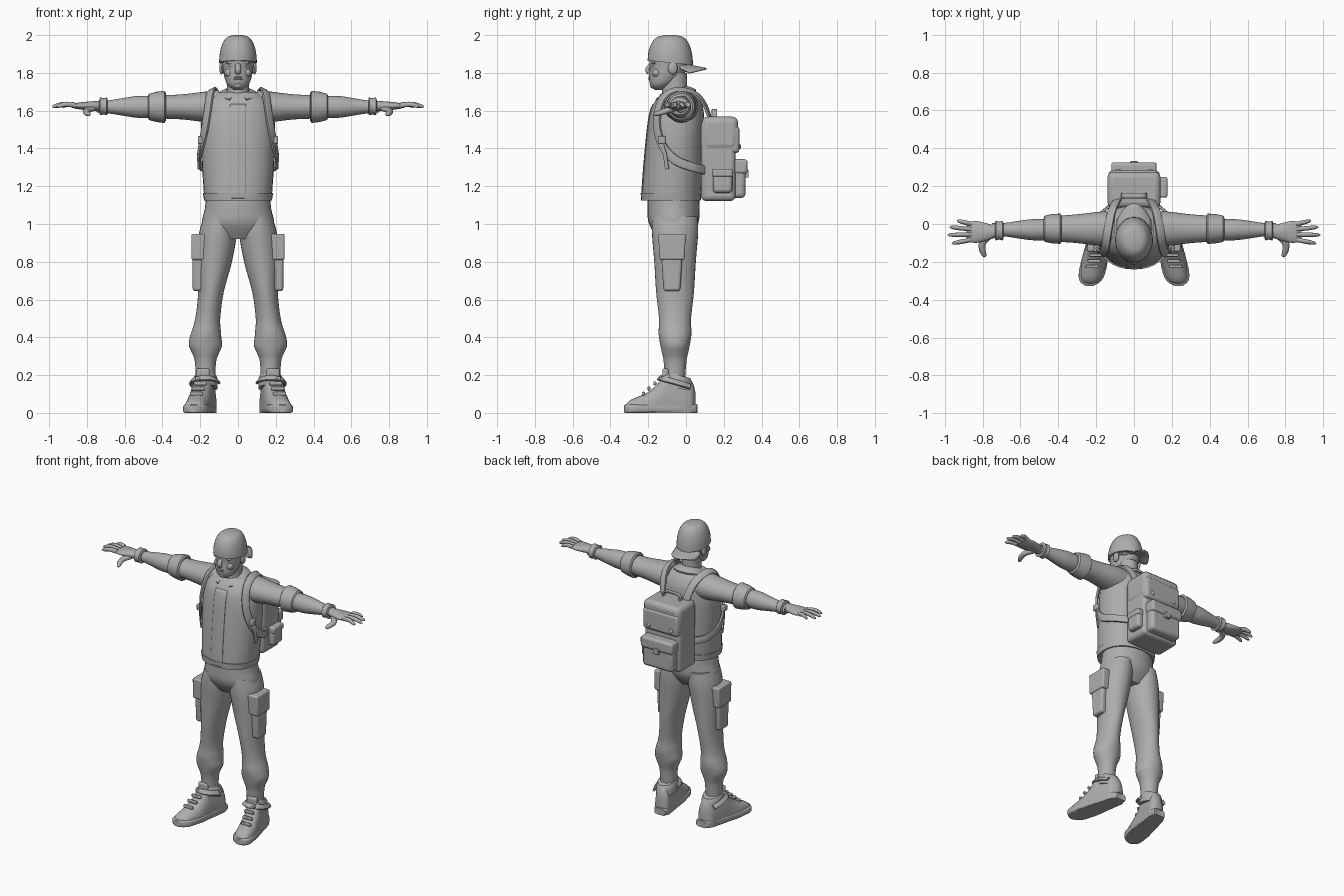
import bpy, bmesh, math
from mathutils import Vector

cube = bpy.data.objects.get("Cube")
if cube:
    bpy.data.objects.remove(cube)

GREY = (0.42, 0.42, 0.42, 1)
material = bpy.data.materials.new("plain grey")
material.use_nodes = True
material.diffuse_color = GREY
shader = next(node for node in material.node_tree.nodes if node.type == 'BSDF_PRINCIPLED')
shader.inputs["Base Color"].default_value = GREY


def finish(name, bm, mirror=False, bevel=0):
    """Turn a bmesh into a smooth-shaded object, optionally rounded and mirrored."""
    bmesh.ops.recalc_face_normals(bm, faces=bm.faces)
    mesh = bpy.data.meshes.new(name)
    bm.to_mesh(mesh)
    bm.free()
    mesh.materials.append(material)
    ob = bpy.data.objects.new(name, mesh)
    bpy.context.collection.objects.link(ob)
    bpy.ops.object.select_all(action='DESELECT')
    ob.select_set(True)
    bpy.context.view_layer.objects.active = ob
    bpy.ops.object.shade_smooth_by_angle(angle=math.radians(40))
    if bevel:
        rounding = ob.modifiers.new("rounding", 'BEVEL')
        rounding.width, rounding.segments = bevel, 3
    if mirror:
        ob.modifiers.new("mirror", 'MIRROR')
    return ob


def spline(rows, steps):
    """Catmull-Rom interpolation through rows of numbers."""
    rows = [Vector(row) for row in rows]
    padded = [rows[0]] + rows + [rows[-1]]
    result = []
    for a, b, c, d in zip(padded, padded[1:], padded[2:], padded[3:]):
        for step in range(steps):
            t = step / steps
            result.append(b + t / 2 * (c - a + t * (2 * a - 5 * b + 4 * c - d + t * (3 * (b - c) + d - a))))
    return result + [rows[-1]]


def rounded_ring(count, power):
    """Unit superellipse: a power above two squares the ring off."""
    for i in range(count):
        angle = math.tau * i / count
        yield [math.copysign(abs(f) ** (2 / power), f) for f in (math.cos(angle), math.sin(angle))]


def skin(name, rings, mirror):
    bm = bmesh.new()
    loops = [[bm.verts.new(point) for point in ring] for ring in rings]
    for low, high in zip(loops, loops[1:]):
        for i in range(len(low)):
            bm.faces.new((low[i - 1], low[i], high[i], high[i - 1]))
    bm.faces.new(loops[0])
    bm.faces.new(loops[-1])
    return finish(name, bm, mirror)


def loft(name, axis, middle, rows, mirror=False, power=2, shape=None, steps=4):
    """Rows are (position on axis, radius, radius) around a middle; shape bends the result."""
    rings = []
    for along, wide, deep in spline(rows, steps):
        ring = []
        for c, s in rounded_ring(32, power):
            point = [middle[0] + wide * c, middle[1] + deep * s]
            point.insert('XYZ'.index(axis), along)
            ring.append(shape(*point) if shape else point)
        rings.append(ring)
    return skin(name, rings, mirror)


def sweep(name, path, size, centre, mirror=False, power=4, pointed=False):
    """Sweep a flat section along a path, its thin side facing away from the centre."""
    points = spline(path, 5)
    rings = []
    for i, point in enumerate(points):
        tangent = (points[min(i + 1, len(points) - 1)] - points[max(i - 1, 0)]).normalized()
        out = point - Vector((centre[0], centre[1], min(point.z, centre[2])))
        out = (out - tangent * out.dot(tangent)).normalized()
        side = tangent.cross(out)
        scale = max(math.sqrt(1 - (i / (len(points) - 1)) ** 4), 0.1) if pointed else 1
        rings.append([point + (side * size[0] * c + out * size[1] * s) * scale
                      for c, s in rounded_ring(12, power)])
    return skin(name, rings, mirror)


def box(name, x, y, z, bevel=0.01, mirror=False, taper=1):
    """Rounded box from (min, max) ranges; taper narrows the depth of the base."""
    bm = bmesh.new()
    bmesh.ops.create_cube(bm, size=1)
    for v in bm.verts:
        if v.co.z < 0:
            v.co.y *= taper
        v.co = [sum(span) / 2 + c * (span[1] - span[0]) for span, c in zip((x, y, z), v.co)]
    return finish(name, bm, mirror, bevel)


def ball(name, place, size, mirror=False):
    bm = bmesh.new()
    bmesh.ops.create_uvsphere(bm, u_segments=16, v_segments=10, radius=1)
    for v in bm.verts:
        v.co = v.co * Vector(size) + Vector(place)
    return finish(name, bm, mirror)


def patch(name, across, along, thickness, shape):
    """Thin plate shaped by a rule on (-1..1, -1..1)."""
    bm = bmesh.new()
    bmesh.ops.create_grid(bm, x_segments=across, y_segments=along, size=1)
    for v in bm.verts:
        v.co = shape(v.co.x, v.co.y)
    ob = finish(name, bm)
    return ob, thickness


def thicken(ob, thickness):
    ob.modifiers.new("thickness", 'SOLIDIFY').thickness = thickness


# Head and face: the jaw drifts forward towards the chin
def jaw(x, y, z):
    return x, y - max(0, 1.82 - z) / 2, z


loft("head", 'Z', (0, -.09), [(1.71, .02, .02), (1.73, .05, .05), (1.76, .067, .075),
                              (1.82, .08, .1), (1.9, .087, .106)], shape=jaw)
loft("neck", 'Z', (0, -.06), [(1.64, .08, .07), (1.7, .06, .066), (1.8, .06, .066)])
sweep("nose", [(0, -.194, 1.8), (0, -.204, 1.815), (0, -.19, 1.84), (0, -.17, 1.86)], (.016, .012),
      (0, 0, 2), power=2, pointed=True)
ball("brow", (.035, -.17, 1.853), (.03, .014, .008), True)
ball("eye", (.033, -.174, 1.838), (.015, .009, .008), True)
ball("cheek", (.045, -.155, 1.8), (.026, .025, .024), True)
for lip, height in (("upper_lip", 1.776), ("lower_lip", 1.766)):
    ball(lip, (0, -.188, height), (.024, .011, .006))
ball("chin", (0, -.17, 1.735), (.027, .022, .018))
ball("ear", (.087, -.07, 1.825), (.012, .025, .033), True)

# Cap worn backwards: a dome whose lower edge dips at the back
dome = [(1.865 + .135 * math.sin(i / 4), math.cos(i / 4) ** .6) for i in range(7)]
loft("cap", 'Z', (0, -.083), [(z, r * .1, r * .12) for z, r in dome],
     shape=lambda x, y, z: (x, y, z - (y + .2) * max(0, min(.1, 1.98 - z))))
brim, brim_thickness = patch("cap_brim", 14, 6, .008, lambda u, v: (
    .093 * u, .04 + .07 * v - .045 * u * u * (v + 1), 1.84 - .014 * v - .025 * u * u))
thicken(brim, brim_thickness)


# Vest with hem, collar and front placket: the chest leans back as it rises
def lean(x, y, z):
    return x, y + .07 * (z - 1.13), z


vest = loft("vest", 'Z', (0, -.08), [(1.13, .178, .155), (1.3, .19, .155), (1.5, .197, .15), (1.6, .185, .14),
                                     (1.65, .165, .12), (1.69, .12, .09), (1.7, .08, .07)],
            power=2.25, shape=lean, steps=6)
loft("vest_hem", 'Z', (0, -.08), [(1.125, .18, .158), (1.165, .186, .16)], power=2.25)
turns = [math.radians(20 * i - 70) for i in range(17)]
sweep("collar", [(.083 * math.cos(a), -.058 + .083 * math.sin(a), 1.69 + .024 * math.sin(a)) for a in turns],
      (.03, .01), (0, -.058, 1.5))
placket, placket_thickness = patch("placket", 8, 24, .006, lambda u, v: (.043 * u, -.4, 1.385 + v / 4))
wrap = placket.modifiers.new("wrap", 'SHRINKWRAP')
wrap.target, wrap.wrap_method, wrap.offset = vest, 'PROJECT', .004
wrap.use_project_y = True
thicken(placket, placket_thickness)

# Arms
arm = (-.025, 1.62)
wrist = (-.035, 1.623)
loft("sleeve", 'X', arm, [(.1, .09, .09), (.18, .09, .08), (.3, .076, .066), (.41, .068, .062)], True)
loft("rolled_cuff", 'X', arm, [(.385, .06, .06), (.39, .08, .085), (.47, .07, .07), (.475, .05, .05)], True, steps=2)
loft("forearm", 'X', (-.03, 1.62), [(.44, .056, .057), (.53, .056, .058), (.6, .048, .048),
                                    (.68, .036, .035), (.75, .034, .028)], True)
loft("wristband", 'X', wrist, [(.69, .04, .04), (.695, .052, .047), (.712, .047, .043),
                               (.73, .052, .047), (.735, .04, .03)], True, steps=2)

# Hands, palms down
loft("palm", 'X', (-.042, 1.625), [(.73, .03, .027), (.78, .046, .024), (.84, .058, .018), (.885, .045, .008)], True)
for i, (finger, reach, spread) in enumerate((("little", .935, .018), ("ring", .975, -.016),
                                             ("middle", .985, -.058), ("index", .963, -.103))):
    root = -.028 * i
    sweep(finger + "_finger", [(.86, root, 1.628), (.43 + reach / 2, (root + spread) / 2, 1.634),
                               (reach, spread, 1.62)], (.014, .012), arm + (1,), True, 2, True)
sweep("thumb", [(.765, -.06, 1.613), (.8, -.1, 1.6), (.8, -.14, 1.588), (.786, -.175, 1.578)],
      (.019, .016), (.7, 0, 1), True, 2, True)

# Trousers: the legs spread towards the knees
loft("trouser_seat", 'Z', (0, -.066), [(1.16, .168, .135), (1.08, .176, .138), (1, .188, .13), (.92, .13, .08)])
loft("trouser_leg", 'Z', (.1, -.058),
     [(1.04, .085, .12), (.95, .1, .122), (.8, .092, .11), (.64, .068, .1), (.5, .066, .085), (.42, .08, .087),
      (.36, .088, .078), (.32, .073, .07), (.27, .056, .06), (.14, .05, .05)], True,
     shape=lambda x, y, z: (x + min(.072, .12 * (1 - z)), y, z))
box("cargo_pocket", (.165, .24), (-.138, -.012), (.645, .94), .014, True, .7)
box("cargo_pocket_flap", (.165, .247), (-.146, -.002), (.81, .948), .01, True, .93)


# Shoes: toes turn outward and the underside is flat on the ground
def splay(x, y, z):
    return x + .17 - .2 * y, y, max(z, 0)


loft("shoe_upper", 'Y', (0, .02), [(.05, .02, .09), (.03, .05, .15), (-.02, .056, .18), (-.1, .06, .2), (-.14, .063, .145),
                                   (-.2, .066, .09), (-.29, .055, .05), (-.32, .02, .02)], True, 2.3, splay)
loft("shoe_sole", 'Y', (0, .022), [(.056, .02, .022), (.045, .048, .025), (-.1, .063, .025), (-.24, .071, .025),
                                   (-.3, .057, .025), (-.327, .02, .02)], True, 4, splay)
loft("shoe_collar", 'Z', (.172, -.042), [(.13, .064, .08), (.175, .064, .075), (.2, .056, .064)], True,
     shape=lambda x, y, z: (x, y, z - .25 * (y + .04)))
box("shoe_tongue", (.15, .22), (-.125, -.092), (.13, .236), .012, True)
for i in range(4):
    x, y, z = .22 - .01 * i, -.225 + .03 * i, .1 + .027 * i
    box("shoe_lace", (x - .035, x + .035), (y - .008, y + .008), (z - .008, z + .012), .005, True)
sweep("ankle_strap", [(.105, -.06, .165), (.13, -.118, .18), (.185, -.14, .185), (.238, -.1, .175),
                      (.243, -.03, .155), (.225, .02, .14)], (.016, .007), (.175, -.045, .1), True)

# Backpack
box("backpack_body", (-.136, .136), (.08, .262), (1.122, 1.55), .025)
box("backpack_flap", (-.14, .14), (.085, .275), (1.39, 1.568), .03)
box("backpack_flap_edge", (-.135, .135), (.2, .283), (1.375, 1.52), .02)
box("backpack_front_pocket", (-.115, .115), (.2, .315), (1.138, 1.33), .022)
box("backpack_pocket_flap", (-.12, .12), (.22, .326), (1.265, 1.343), .016)
box("backpack_pocket_tab", (-.02, .02), (.31, .332), (1.245, 1.285), .004)
box("backpack_side_pocket", (.12, .172), (.142, .245), (1.165, 1.285), .018)
box("backpack_side_flap", (.12, .176), (.14, .248), (1.25, 1.292), .01)
ball("flap_button", (.085, .283, 1.41), (.014, .009, .014), True)
sweep("carry_handle", [(.065, .15, 1.55), (.06, .15, 1.59), (.04, .15, 1.603), (0, .15, 1.603)],
      (.014, .006), (0, .15, 1.5), True)

# Shoulder straps and adjusters
chest = (.05, -.04, 1.55)
sweep("shoulder_strap", [(.085, .13, 1.54), (.1, .105, 1.62), (.12, .055, 1.685), (.138, -.04, 1.71),
                         (.15, -.115, 1.675), (.162, -.15, 1.59), (.178, -.15, 1.49), (.197, -.115, 1.4),
                         (.208, -.05, 1.335), (.185, .04, 1.3), (.125, .1, 1.285)], (.024, .008), chest, True)
sweep("hanging_webbing", [(.19, -.14, 1.46), (.208, -.115, 1.38), (.208, -.1, 1.29)], (.011, .004), chest, True)
box("strap_buckle", (.18, .213), (-.148, -.108), (1.425, 1.465), .006, True)
